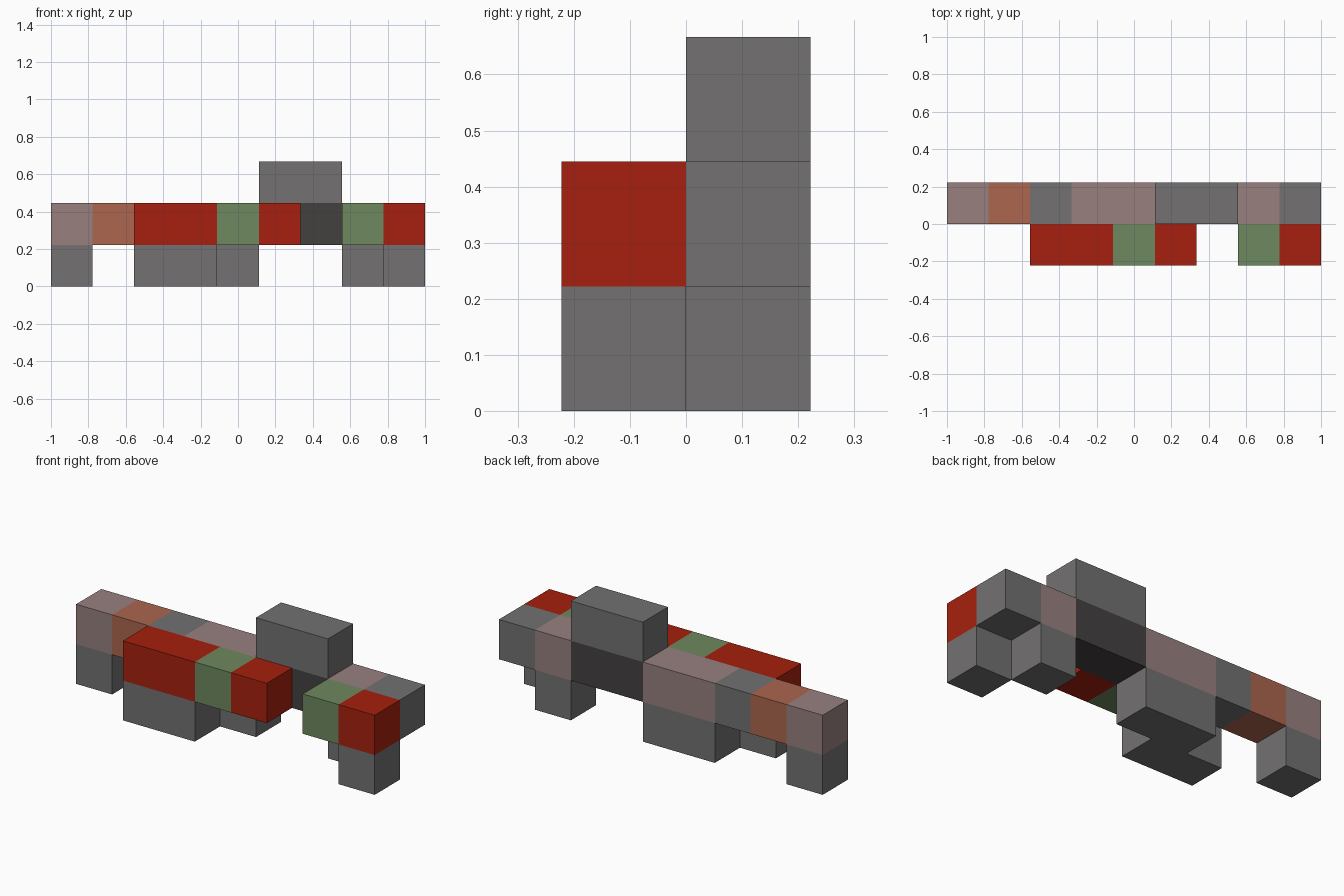
import bpy
import bmesh
from mathutils import Vector

if "Cube" in bpy.data.objects:
    bpy.data.objects.remove(bpy.data.objects["Cube"])

U = 2 / 9  # block edge length


def linear(c):
    c /= 255
    return c / 12.92 if c <= 0.04045 else ((c + 0.055) / 1.055) ** 2.4


# key letter: (colour name, sRGB value)
COLOURS = {
    "g": ("stone_grey", (115, 113, 113)),
    "d": ("dark_grey", (68, 65, 64)),
    "p": ("dusty_pink", (151, 128, 127)),
    "o": ("burnt_orange", (171, 102, 78)),
    "r": ("deep_red", (166, 32, 14)),
    "n": ("moss_green", (110, 136, 95)),
}
MATERIALS = {}
for key, (name, rgb) in COLOURS.items():
    mat = bpy.data.materials.new(name)
    mat.diffuse_color = (*[linear(c) for c in rgb], 1)
    mat.use_nodes = True
    mat.node_tree.nodes["Principled BSDF"].inputs["Base Color"].default_value = mat.diffuse_color
    MATERIALS[key] = mat

# part: (row in y, layer in z, one letter per block along x)
PARTS = {
    "left_foot": (1, 0, "g........"),
    "middle_rear_foot": (1, 0, "...gg...."),
    "middle_front_foot": (0, 0, "..gg....."),
    "right_rear_foot": (1, 0, ".......g."),
    "right_front_foot": (0, 0, "........g"),
    "rear_beam": (1, 1, "pogppddpg"),
    "front_beam_left": (0, 1, "..rrnr..."),
    "front_beam_right": (0, 1, ".......nr"),
    "top_block": (1, 2, ".....gg.."),
}
filled = {(i, j, k) for j, k, row in PARTS.values()
          for i, c in enumerate(row) if c != "."}
DIRECTIONS = [Vector(s * (n == a) for n in range(3))
              for a in range(3) for s in (-1, 1)]


def build_part(name, j, k, row):
    """Row of coloured blocks, leaving out faces buried between blocks."""
    bm = bmesh.new()
    mesh = bpy.data.meshes.new(name)
    slots = sorted(set(row) - {"."})
    for key in slots:
        mesh.materials.append(MATERIALS[key])
    for i, key in enumerate(row):
        if key == ".":
            continue
        centre = Vector((i - 4, j - 0.5, k + 0.5)) * U
        for d in DIRECTIONS:
            if (i + int(d.x), j + int(d.y), k + int(d.z)) in filled:
                continue
            a = Vector((d.y, d.z, d.x))
            b = d.cross(a)
            corners = [centre + (d + a * s + b * t) * U / 2
                       for s, t in ((-1, -1), (1, -1), (1, 1), (-1, 1))]
            face = bm.faces.new([bm.verts.new(c) for c in corners])
            face.material_index = slots.index(key)
    bmesh.ops.remove_doubles(bm, verts=bm.verts[:], dist=1e-4)
    bmesh.ops.recalc_face_normals(bm, faces=[])
    bm.to_mesh(mesh)
    bm.free()
    bpy.context.collection.objects.link(bpy.data.objects.new(name, mesh))


for name, (j, k, row) in PARTS.items():
    build_part(name, j, k, row)
